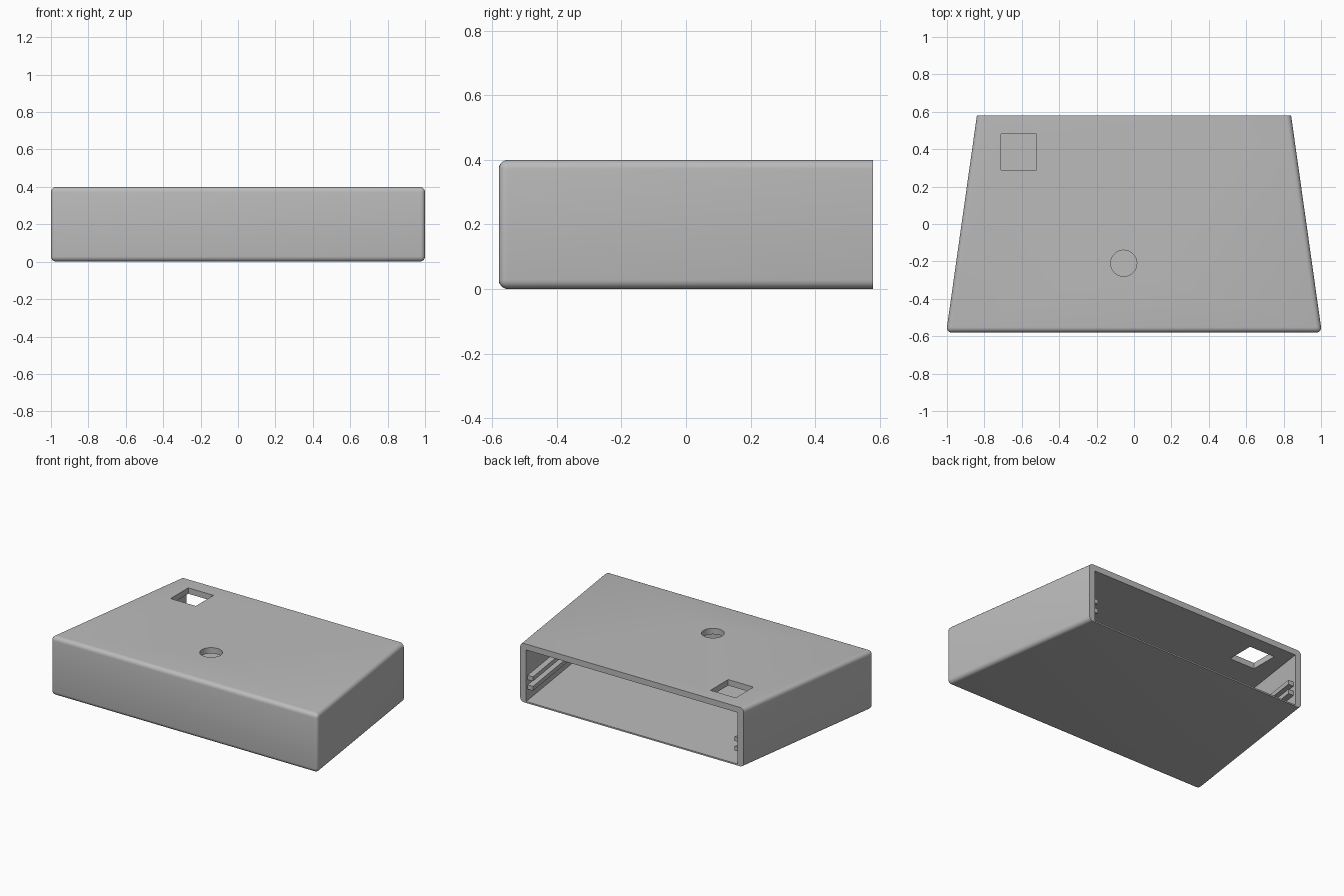
import bpy, bmesh

cube = bpy.data.objects.get("Cube")
if cube:
    bpy.data.objects.remove(cube, do_unlink=True)

grey = bpy.data.materials.new("plain grey")
grey.use_nodes = True
colour = (0.5, 0.5, 0.5, 1)
grey.diffuse_color = colour
grey.node_tree.nodes["Principled BSDF"].inputs["Base Color"].default_value = colour

FRONT, BACK, HEIGHT = -0.58, 0.58, 0.4
WALL, TOP, FLOOR = 0.045, 0.04, 0.01


def half_width(y):
    """Outer half width of the tapering case at depth y."""
    return 1.004 - 0.164 * (y - FRONT) / (BACK - FRONT)


def prism(name, outline, low, high, rounding=0):
    """Extrude a plan outline; round every edge that is not on the back face."""
    bm = bmesh.new()
    base = bm.faces.new([bm.verts.new((x, y, low)) for x, y in outline])
    top = bmesh.ops.extrude_face_region(bm, geom=[base])["geom"]
    for v in top:
        if isinstance(v, bmesh.types.BMVert):
            v.co.z = high
    bmesh.ops.recalc_face_normals(bm, faces=bm.faces)
    if rounding:
        edges = [e for e in bm.edges if min(v.co.y for v in e.verts) < BACK - 0.01]
        bmesh.ops.bevel(bm, geom=edges, offset=rounding, segments=5,
                        profile=0.5, affect="EDGES")
    mesh = bpy.data.meshes.new(name)
    bm.to_mesh(mesh)
    bm.free()
    mesh.materials.append(grey)
    obj = bpy.data.objects.new(name, mesh)
    bpy.context.collection.objects.link(obj)
    return obj


def tapered(y0, y1, inset=0):
    """Symmetric outline that follows the side walls."""
    a, b = half_width(y0) - inset, half_width(y1) - inset
    return [(-a, y0), (a, y0), (b, y1), (-b, y1)]


def select_only(obj):
    bpy.ops.object.select_all(action="DESELECT")
    obj.select_set(True)
    bpy.context.view_layer.objects.active = obj


def cut(obj, cutter):
    mod = obj.modifiers.new("cut", "BOOLEAN")
    mod.operation, mod.solver, mod.object = "DIFFERENCE", "EXACT", cutter
    select_only(obj)
    bpy.ops.object.modifier_apply(modifier=mod.name)
    bpy.data.objects.remove(cutter, do_unlink=True)


# Rounded case, hollowed from the open back
case = prism("case", tapered(FRONT, BACK), 0, HEIGHT, rounding=0.028)
cut(case, prism("cavity_cutter", tapered(FRONT + WALL, BACK + 0.1, WALL),
                FLOOR, HEIGHT - TOP))

# Square opening and round hole in the lid
cut(case, prism("square_cutter",
                [(-0.71, 0.29), (-0.52, 0.29), (-0.52, 0.48), (-0.71, 0.48)],
                HEIGHT / 2, HEIGHT + 0.1))
bpy.ops.mesh.primitive_cylinder_add(vertices=48, radius=0.07, depth=0.3,
                                    location=(-0.055, -0.21, HEIGHT))
cut(case, bpy.context.object)
select_only(case)
bpy.ops.object.shade_smooth_by_angle(angle=0.6)

# Pairs of board rails along both side walls
y0, y1 = FRONT + WALL, BACK - 0.02
for side, name in ((1, "left"), (-1, "right")):
    outer = [(side * (half_width(y) - WALL + 0.005), y) for y in (y0, y1)]
    inner = [(side * (half_width(y) - WALL - 0.04), y) for y in (y1, y0)]
    for level, z in (("lower", 0.085), ("upper", 0.15)):
        prism(f"{name}_{level}_rail", outer + inner, z, z + 0.03)
